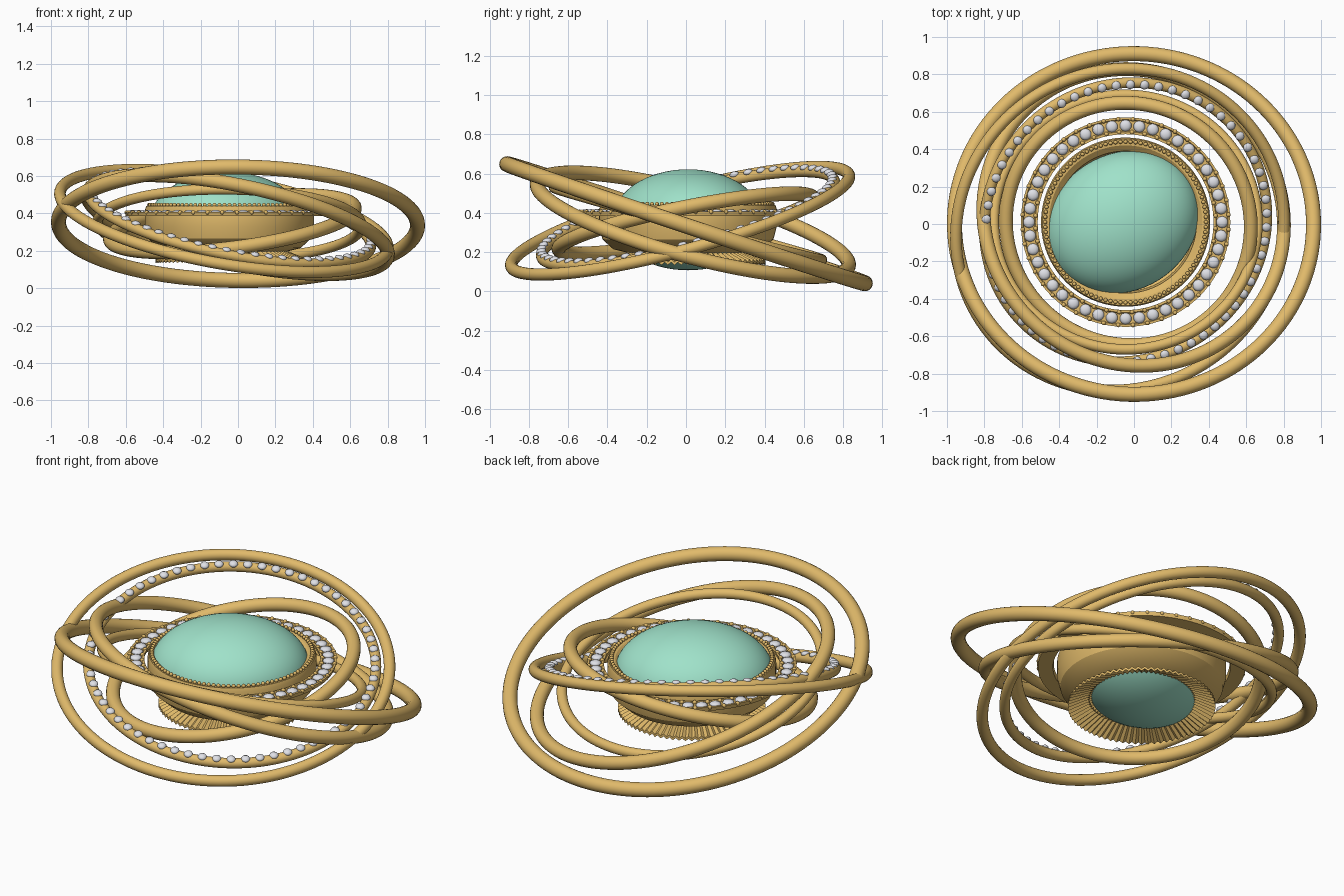
import bpy, bmesh
from math import sin, cos, tau, radians
from mathutils import Vector, Matrix

if "Cube" in bpy.data.objects:
    bpy.data.objects.remove(bpy.data.objects["Cube"])


def material(name, rgb):
    m = bpy.data.materials.new(name)
    m.use_nodes = True
    m.diffuse_color = (*rgb, 1)
    bsdf = m.node_tree.nodes["Principled BSDF"]
    bsdf.inputs["Base Color"].default_value = (*rgb, 1)
    bsdf.inputs["Roughness"].default_value = 0.4
    return m


GOLD = material("warm gold", (0.75, 0.49, 0.145))
TEAL = material("mint stone", (0.35, 0.76, 0.59))
CLEAR = material("pale crystal", (0.80, 0.81, 0.86))
CENTRE = Vector((-0.045, 0.01, 0))


def finish(name, bm, mat, smooth=True):
    mesh = bpy.data.meshes.new(name)
    bmesh.ops.recalc_face_normals(bm, faces=bm.faces)
    bm.to_mesh(mesh)
    bm.free()
    mesh.materials.append(mat)
    for p in mesh.polygons:
        p.use_smooth = smooth
    ob = bpy.data.objects.new(name, mesh)
    bpy.context.collection.objects.link(ob)
    return ob


def tilt(slope_x, slope_y):
    return Vector((-slope_x, -slope_y, 1)).to_track_quat("Z", "Y")


def hoop(name, centre, slopes, radius, tube):
    """Round wire ring lying in a sloped plane."""
    bpy.ops.mesh.primitive_torus_add(major_radius=radius, minor_radius=tube,
                                     major_segments=128, minor_segments=20,
                                     location=centre, rotation=tilt(*slopes).to_euler())
    ob = bpy.context.object
    ob.name = name
    ob.data.materials.append(GOLD)
    bpy.ops.object.shade_smooth()


def studs(name, mat, centre, slopes, radius, height, count, size, flat=1.0, phase=0.0):
    """Row of small domed studs around a ring."""
    bm = bmesh.new()
    place = Matrix.Translation(centre) @ tilt(*slopes).to_matrix().to_4x4()
    squash = Matrix.Diagonal((1, 1, flat, 1))
    for i in range(count):
        t = tau * (i + phase) / count
        spot = Matrix.Translation((radius * cos(t), radius * sin(t), height))
        bmesh.ops.create_icosphere(bm, subdivisions=2, radius=size, matrix=place @ spot @ squash)
    finish(name, bm, mat)


def lathe(name, profile, steps=96, fold=0.0):
    """Turn a closed (radius, height) profile about the centre axis, with optional pleats."""
    bm = bmesh.new()
    rows = []
    for i in range(steps):
        t = tau * i / steps
        rows.append([bm.verts.new((r * cos(t), r * sin(t), z + fold * r * (i % 2)))
                     for r, z in profile])
    n = len(profile)
    for i in range(steps):
        a, b = rows[i], rows[(i + 1) % steps]
        for j in range(n):
            k = (j + 1) % n
            bm.faces.new((a[j], b[j], b[k], a[k]))
    ob = finish(name, bm, GOLD, smooth=not fold)
    ob.location = CENTRE
    if not fold:
        bpy.ops.object.select_all(action="DESELECT")
        bpy.context.view_layer.objects.active = ob
        ob.select_set(True)
        bpy.ops.object.shade_smooth_by_angle()


# Tilted orbit hoops
hoop("outer_hoop", (0, 0, 0.345), (-0.01, -0.333), 0.96, 0.04)
hoop("rising_hoop", (-0.075, -0.03, 0.36), (-0.178, 0.27), 0.89, 0.031)
hoop("falling_hoop", (-0.002, 0.035, 0.34), (-0.21, -0.268), 0.82, 0.037)
hoop("small_falling_hoop", (-0.045, 0.01, 0.345), (-0.015, -0.27), 0.705, 0.028)
hoop("inner_hoop", (-0.03, 0, 0.345), (0.13, 0.2), 0.66, 0.037)

# Hoop carrying a row of low crystals on its upper side
JEWELLED = ((-0.045, 0.01, 0.37), (-0.2, 0.26))
hoop("jewelled_hoop", *JEWELLED, 0.77, 0.028)
studs("hoop_crystals", CLEAR, *JEWELLED, 0.765, 0.025, 62, 0.025, flat=0.6)

# Central stone, an oval turned off the main axis
bpy.ops.mesh.primitive_uv_sphere_add(segments=64, ring_count=32, radius=1,
                                     location=CENTRE + Vector((-0.015, 0, 0.365)),
                                     rotation=(0, 0, radians(32)))
stone = bpy.context.object
stone.name = "central_stone"
stone.scale = (0.425, 0.365, 0.257)
stone.data.materials.append(TEAL)
bpy.ops.object.shade_smooth()

# Bowl holding the stone, with a beaded rim
lathe("setting_bowl", [(0.38, 0.41), (0.41, 0.435), (0.445, 0.44), (0.452, 0.42),
                       (0.452, 0.33), (0.435, 0.265), (0.38, 0.215), (0.28, 0.19),
                       (0.28, 0.21), (0.37, 0.26)])
studs("rim_beads", GOLD, CENTRE, (0, 0), 0.43, 0.445, 100, 0.011)

# Flat crystal halo round the bowl
lathe("halo_band", [(0.475, 0.385), (0.555, 0.385), (0.56, 0.408), (0.548, 0.408),
                    (0.543, 0.4), (0.488, 0.4), (0.483, 0.408), (0.47, 0.408)])
studs("halo_crystals", CLEAR, CENTRE, (0, 0), 0.516, 0.403, 44, 0.032, flat=0.5)
for label, r in (("inner", 0.482), ("outer", 0.552)):
    studs(label + "_halo_prongs", GOLD, CENTRE, (0, 0), r, 0.405, 44, 0.012, phase=0.5)

# Pleated collar sloping down and out below the bowl
lathe("pleated_collar", [(0.235, 0.208), (0.395, 0.135), (0.395, 0.15), (0.235, 0.223)],
      steps=144, fold=0.035)
